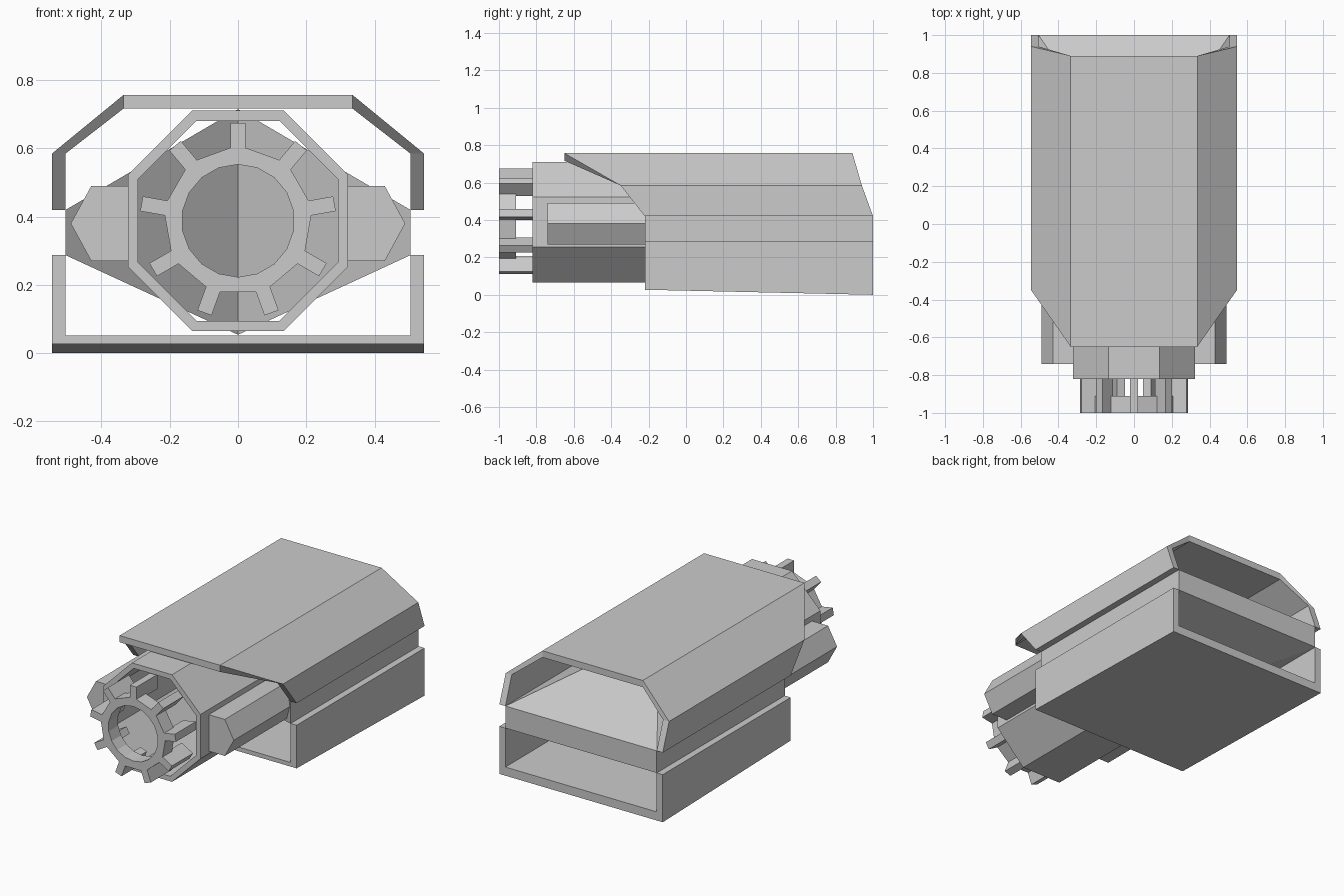
import bpy
import bmesh
from math import sin, cos, pi, radians

old = bpy.data.objects.get("Cube")
if old:
    bpy.data.objects.remove(old, do_unlink=True)

grey = bpy.data.materials.new("light grey")
grey.use_nodes = True
grey.diffuse_color = (0.6, 0.6, 0.6, 1)
grey.node_tree.nodes["Principled BSDF"].inputs["Base Color"].default_value = (0.6, 0.6, 0.6, 1)

AXIS_Z = 0.388  # height of the barrel axis


def make_object(name, verts, faces):
    mesh = bpy.data.meshes.new(name)
    mesh.from_pydata(verts, [], faces)
    bm = bmesh.new()
    bm.from_mesh(mesh)
    bmesh.ops.recalc_face_normals(bm, faces=bm.faces)
    bm.to_mesh(mesh)
    bm.free()
    mesh.materials.append(grey)
    obj = bpy.data.objects.new(name, mesh)
    bpy.context.collection.objects.link(obj)
    return obj


def walled(name, outer, inner, front, back, closed):
    """Thick wall along y between two matching (x, z) outlines; front and back give y per point."""
    n = len(outer)
    verts = []
    for outline, depth in ((outer, front), (inner, front), (outer, back), (inner, back)):
        verts += [(x, depth[i], z) for i, (x, z) in enumerate(outline)]
    faces = []
    for i in range(n if closed else n - 1):
        j = (i + 1) % n
        for a, b in ((0, n), (2 * n, 3 * n), (0, 2 * n), (n, 3 * n)):
            faces.append((a + i, a + j, b + j, b + i))
    if not closed:
        for i in (0, n - 1):
            faces.append((i, n + i, 3 * n + i, 2 * n + i))
    return make_object(name, verts, faces)


def prism(name, outline, y0, y1):
    n = len(outline)
    verts = [(x, y, z) for y in (y0, y1) for x, z in outline]
    faces = [tuple(range(n)), tuple(range(n, 2 * n))]
    faces += [(i, (i + 1) % n, n + (i + 1) % n, n + i) for i in range(n)]
    return make_object(name, verts, faces)


def mirrored(half):
    return half + [(-x, z) for x, z in reversed(half)]


def polar(r, angle):
    return (r * cos(angle), AXIS_Z + r * sin(angle))


# Upper shell with raked front and rear edges
rake_front = [-0.22, -0.35, -0.65]
rake_back = [1.0, 0.94, 0.89]
walled("upper_shell",
       mirrored([(0.545, 0.42), (0.545, 0.585), (0.335, 0.757)]),
       mirrored([(0.505, 0.42), (0.505, 0.585), (0.335, 0.717)]),
       rake_front + rake_front[::-1], rake_back + rake_back[::-1], False)

# Lower tray, its underside sloping down to the rear
tray = walled("lower_tray",
              mirrored([(0.545, 0.287), (0.545, 0.027)]),
              mirrored([(0.505, 0.287), (0.505, 0.052)]),
              [-0.22] * 4, [1.0] * 4, False)
for v in tray.data.vertices:
    if v.co.y > 0 and v.co.z < 0.04:
        v.co.z = 0

# Core body: flat slab sides and tail, ridge peaks, notched front
W, LOW, HIGH, PEAK_Y = 0.505, 0.287, 0.42, 0.25
core = [(s * W, y, z) for z in (LOW, HIGH) for y in (-0.22, 1.0) for s in (-1, 1)]
core += [(0, PEAK_Y, 0.054), (0, PEAK_Y, 0.715)]
make_object("core_body", core, [
    (0, 8, 9, 4), (1, 8, 9, 5),
    (0, 2, 6, 4), (1, 3, 7, 5), (2, 3, 7, 6),
    (0, 2, 8), (1, 3, 8), (2, 3, 8),
    (4, 6, 9), (5, 7, 9), (6, 7, 9)])

# Octagonal barrel
octagon = [radians(22.5 + 45 * i) for i in range(8)]
walled("barrel",
       [polar(0.323 / cos(pi / 8), a) for a in octagon],
       [polar(0.293 / cos(pi / 8), a) for a in octagon],
       [-0.82] * 8, [0.0] * 8, True)

# Side pods
for side, label in ((1, "left"), (-1, "right")):
    pod = [(0.32, 0.27), (0.43, 0.27), (0.49, 0.38), (0.43, 0.49), (0.32, 0.49)]
    prism(label + "_pod", [(side * x, z) for x, z in pod], -0.74, 0.0)

# Nozzle ring: nine-sided outside, round hole
steps = [pi / 2 + i * pi / 9 for i in range(18)]
walled("nozzle_ring",
       [polar(0.222 * (cos(pi / 9) if i % 2 else 1), a) for i, a in enumerate(steps)],
       [polar(0.165, a) for a in steps],
       [-1.0] * 18, [-0.91] * 18, True)

# Nozzle teeth joining the ring to the barrel
for i, a in enumerate(steps[::2]):
    outline = []
    for r, t in ((0.2, -1), (0.287, -1), (0.287, 1), (0.2, 1)):
        x, z = polar(r, a)
        outline.append((x - t * 0.022 * sin(a), z + t * 0.022 * cos(a)))
    prism("nozzle_tooth_%d" % (i + 1), outline, -1.0, -0.8)
